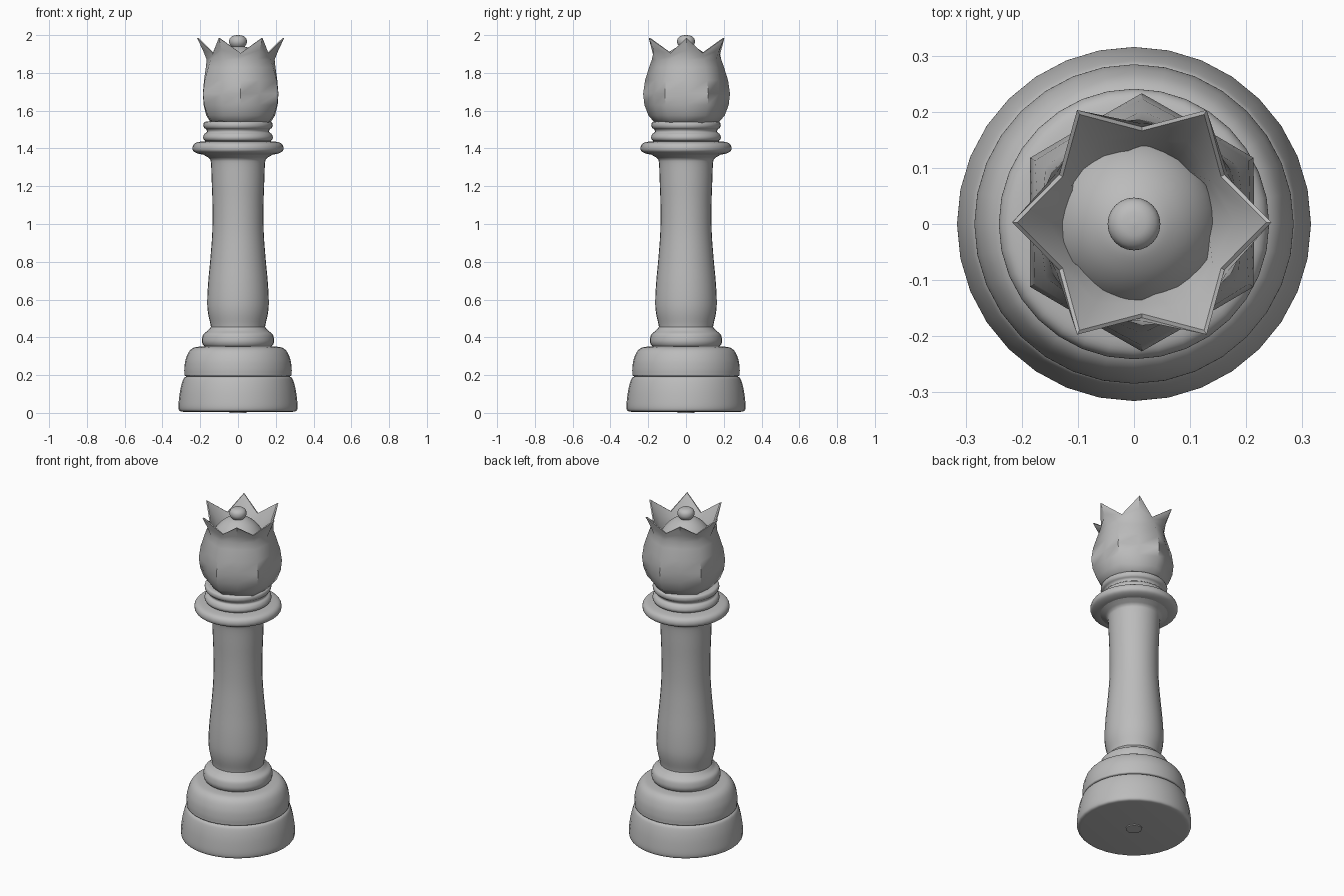
import bpy, bmesh, math
from mathutils import Vector

mat = bpy.data.materials.new("plain grey")
mat.diffuse_color = (0.5, 0.5, 0.5, 1)


def finish(name, bm, angle):
    bmesh.ops.remove_doubles(bm, verts=bm.verts, dist=1e-5)
    bmesh.ops.recalc_face_normals(bm, faces=bm.faces)
    me = bpy.data.meshes.new(name)
    bm.to_mesh(me)
    bm.free()
    me.materials.append(mat)
    ob = bpy.data.objects.new(name, me)
    bpy.context.collection.objects.link(ob)
    bpy.ops.object.select_all(action='DESELECT')
    ob.select_set(True)
    bpy.context.view_layer.objects.active = ob
    bpy.ops.object.shade_smooth_by_angle(angle=math.radians(angle))
    return ob


def curve(pts, n=4):
    # smooth curve through the profile points
    p = [Vector(q) for q in pts]
    p = [p[0]] + p + [p[-1]]
    out = []
    for i in range(1, len(p) - 2):
        a, b, c, d = p[i - 1:i + 3]
        for k in range(n):
            t = k / n
            out.append(0.5 * (2 * b + (c - a) * t + (2 * a - 5 * b + 4 * c - d) * t * t
                              + (3 * b - a - 3 * c + d) * t ** 3))
    return out + [p[-1]]


def skin(bm, rings):
    rows = [[bm.verts.new(co) for co in r] for r in rings]
    n = len(rows[0])
    for a, b in zip(rows, rows[1:]):
        for i in range(n):
            j = (i + 1) % n
            bm.faces.new((a[i], a[j], b[j], b[i]))
    return rows


def lathe(name, pts, sides=32):
    bm = bmesh.new()
    rings = [[(r * math.cos(math.tau * i / sides), r * math.sin(math.tau * i / sides), z)
              for i in range(sides)] for r, z in curve(pts)]
    rows = skin(bm, rings)
    bm.faces.new(rows[0])
    bm.faces.new(rows[-1])
    return finish(name, bm, 50)


# turned body, bottom to top
lathe("base_button", [(0.045, 0.0), (0.045, 0.02)], 12)
lathe("lower_base", [(0.29, 0.006), (0.308, 0.01), (0.315, 0.025), (0.314, 0.06),
                     (0.306, 0.12), (0.293, 0.17), (0.28, 0.19), (0.25, 0.196)])
lathe("upper_base", [(0.25, 0.19), (0.28, 0.196), (0.284, 0.21), (0.284, 0.24), (0.278, 0.28),
                     (0.262, 0.32), (0.24, 0.342), (0.21, 0.35), (0.15, 0.352)])
lathe("foot_ring", [(0.15, 0.348), (0.178, 0.353), (0.19, 0.372), (0.19, 0.395),
                    (0.182, 0.418), (0.16, 0.435), (0.143, 0.455), (0.13, 0.47)])
lathe("shaft", [(0.142, 0.44), (0.146, 0.47), (0.159, 0.53), (0.163, 0.59), (0.158, 0.69),
                (0.146, 0.82), (0.136, 0.96), (0.135, 1.1), (0.139, 1.22), (0.143, 1.32),
                (0.15, 1.345), (0.168, 1.358), (0.19, 1.37)])
lathe("collar", [(0.15, 1.365), (0.2, 1.37), (0.232, 1.382), (0.241, 1.4),
                 (0.234, 1.422), (0.21, 1.434), (0.15, 1.44)])
lathe("neck", [(0.15, 1.432), (0.177, 1.442), (0.185, 1.458), (0.178, 1.476), (0.165, 1.487),
               (0.168, 1.5), (0.18, 1.51), (0.184, 1.525), (0.176, 1.54), (0.14, 1.545)])

# six-pointed crown: even directions are points, odd directions are notches
CX, CY = 0.014, 0.003


def crown_ring(r_point, z_point, r_notch, z_notch):
    out = []
    for i in range(12):
        r, z = ((r_point, z_point), (r_notch, z_notch))[i % 2]
        a = math.tau * i / 12
        out.append((CX + r * math.cos(a), CY + r * math.sin(a), z))
    return out


bm = bmesh.new()
rows = skin(bm, [crown_ring(*v) for v in (
    (0.135, 1.53, 0.145, 1.53), (0.157, 1.535, 0.168, 1.535),
    (0.182, 1.575, 0.202, 1.575), (0.196, 1.63, 0.223, 1.63),
    (0.2, 1.69, 0.23, 1.69), (0.194, 1.76, 0.22, 1.76),
    (0.184, 1.83, 0.198, 1.83), (0.18, 1.87, 0.184, 1.87),
    (0.2, 1.92, 0.176, 1.89), (0.231, 1.985, 0.17, 1.905),
    (0.222, 1.985, 0.163, 1.905),
    (0.165, 1.9, 0.145, 1.88), (0.118, 1.83, 0.134, 1.83), (0.1, 1.79, 0.12, 1.79))])
bm.faces.new(rows[0])
bm.faces.new(rows[-1])
finish("crown", bm, 55)

# domed cap and ball finial inside the crown
lathe("crown_dome", [(0.15, 1.79), (0.145, 1.83), (0.125, 1.87), (0.095, 1.905),
                     (0.06, 1.93), (0.03, 1.94), (0.004, 1.942)])
lathe("finial_ball", [(0.025, 1.93), (0.04, 1.945), (0.047, 1.963), (0.043, 1.983),
                      (0.027, 1.996), (0.003, 2.0)], 24)
